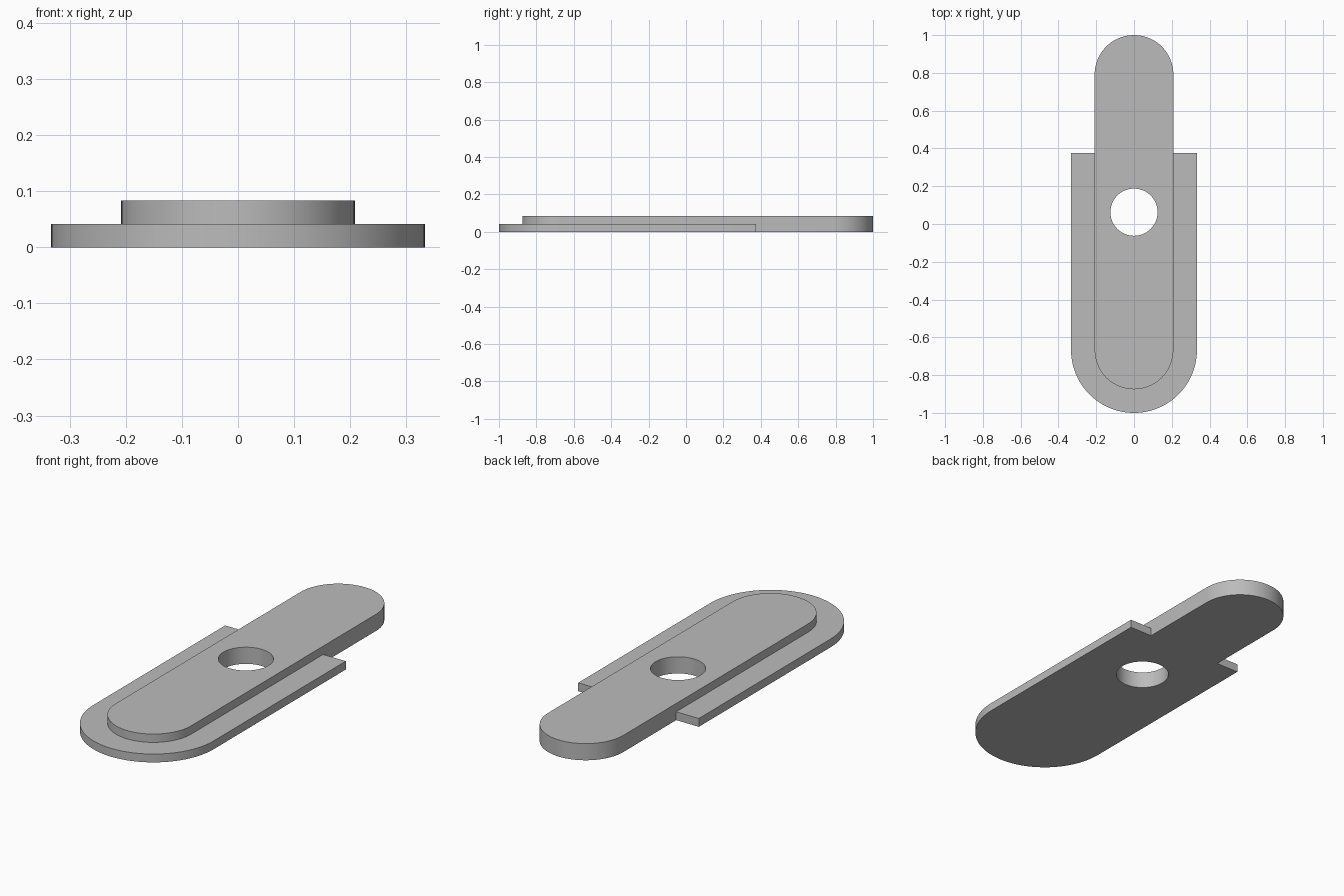
import bpy
import bmesh
from math import cos, sin, pi, radians

cube = bpy.data.objects.get("Cube")
if cube:
    bpy.data.objects.remove(cube, do_unlink=True)

UNIT = 1 / 24            # plate thickness; other sizes are multiples of it
STEPS = 48

grey = bpy.data.materials.new("plain grey")
grey.use_nodes = True
colour = (0.5, 0.5, 0.5, 1)
grey.diffuse_color = colour
grey.node_tree.nodes["Principled BSDF"].inputs["Base Color"].default_value = colour


def arc(radius, y, start, sweep):
    """Points of an arc centred on x = 0."""
    return [(radius * cos(start + sweep * i / STEPS),
             y + radius * sin(start + sweep * i / STEPS))
            for i in range(STEPS + 1)]


def extrude(name, outline, z0, z1):
    """Solid prism from a counter-clockwise outline."""
    bm = bmesh.new()
    base = bm.faces.new([bm.verts.new((x, y, z0)) for x, y in outline])
    top = bmesh.ops.extrude_face_region(bm, geom=[base], use_keep_orig=True)
    verts = [g for g in top["geom"] if isinstance(g, bmesh.types.BMVert)]
    bmesh.ops.translate(bm, verts=verts, vec=(0, 0, z1 - z0))
    bmesh.ops.recalc_face_normals(bm, faces=bm.faces)
    mesh = bpy.data.meshes.new(name)
    bm.to_mesh(mesh)
    bm.free()
    mesh.materials.append(grey)
    obj = bpy.data.objects.new(name, mesh)
    bpy.context.collection.objects.link(obj)
    return obj


def combine(target, tool, operation):
    """Apply a boolean and discard the tool."""
    bpy.context.view_layer.objects.active = target
    mod = target.modifiers.new(operation.lower(), "BOOLEAN")
    mod.operation = operation
    mod.solver = "EXACT"
    mod.object = tool
    bpy.ops.object.modifier_apply(modifier=mod.name)
    bpy.data.objects.remove(tool, do_unlink=True)


# Raised bar, rounded at both ends
front_y, rear_y = -16 * UNIT, 19 * UNIT
bar_r, flange_r = 5 * UNIT, 8 * UNIT
plate = extrude("slotted_plate",
                arc(bar_r, front_y, pi, pi) + arc(bar_r, rear_y, 0, pi),
                0, 2 * UNIT)

# Thin flange, rounded in front and square behind
shoulder_y = 9 * UNIT
flange = extrude("flange",
                 arc(flange_r, front_y, pi, pi)
                 + [(flange_r, shoulder_y), (-flange_r, shoulder_y)],
                 0, UNIT)
combine(plate, flange, "UNION")

# Round through hole
hole = extrude("hole_cutter", arc(3 * UNIT, 1.5 * UNIT, 0, 2 * pi)[:-1],
               -UNIT, 3 * UNIT)
hole.hide_render = True
combine(plate, hole, "DIFFERENCE")

# Smooth curved walls, sharp rims
bpy.ops.object.select_all(action="DESELECT")
plate.select_set(True)
bpy.context.view_layer.objects.active = plate
bpy.ops.object.shade_smooth_by_angle(angle=radians(30))
